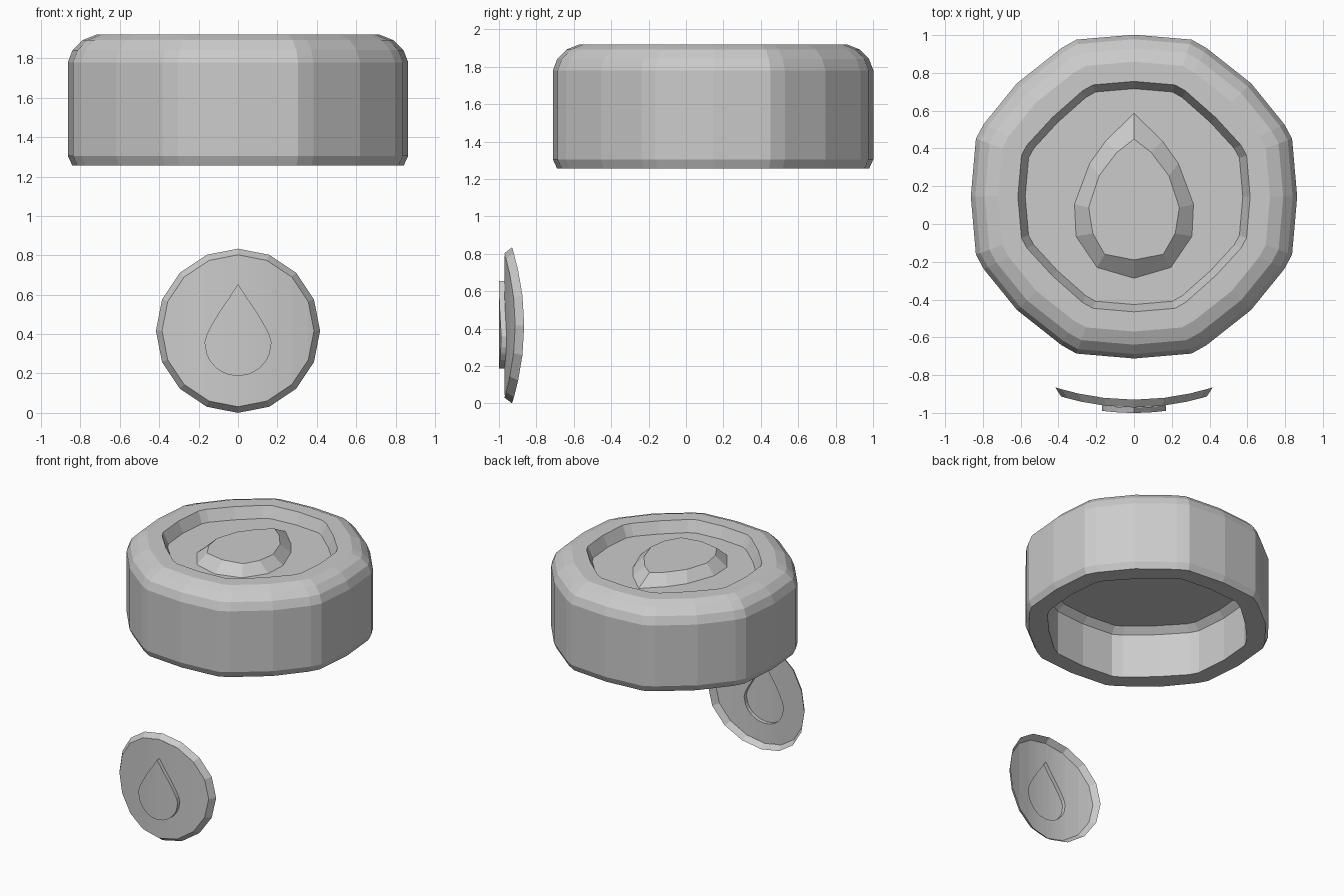
import bpy, bmesh, math

if "Cube" in bpy.data.objects:
    bpy.data.objects.remove(bpy.data.objects["Cube"])


def finish(name, bm):
    bmesh.ops.remove_doubles(bm, verts=bm.verts, dist=0.0005)
    bmesh.ops.recalc_face_normals(bm, faces=bm.faces)
    me = bpy.data.meshes.new(name)
    bm.to_mesh(me)
    bm.free()
    ob = bpy.data.objects.new(name, me)
    bpy.context.collection.objects.link(ob)
    return ob


def loft(name, rings, start=True, end=True):
    # skin closed rings of equal point count, with optional end caps
    bm = bmesh.new()
    vs = [[bm.verts.new(p) for p in r] for r in rings]
    n = len(vs[0])
    for a, b in zip(vs, vs[1:]):
        for i in range(n):
            j = (i + 1) % n
            bm.faces.new((a[i], a[j], b[j], b[i]))
    if start:
        bm.faces.new(vs[0])
    if end:
        bm.faces.new(vs[-1])
    return finish(name, bm)


# ---- cap: rounded-octagon outline swept through one closed profile
CY = 0.145
QUAD = [(0.864, 0), (0.837, 0.307), (0.796, 0.383), (0.62, 0.60), (0.383, 0.787), (0.305, 0.831)]


def outline(size, z, straight=False):
    pts = []
    for sx, sy, order in ((1, 1, 1), (-1, 1, -1), (-1, -1, 1), (1, -1, -1)):
        q = QUAD if order == 1 else QUAD[1:] + [(0, 0.857)]
        for x, y in q[::order]:
            k = size / 0.864
            if straight and abs(x - 0.62) < 1e-6:
                k *= 0.98
            pts.append((sx * x * k, sy * y * k + CY, z))
    return pts


profile = [(0.576, 1.835, True), (0.615, 1.92, True), (0.72, 1.92, False),
           (0.79, 1.892, False), (0.84, 1.842, False), (0.864, 1.78, False),
           (0.864, 1.305, False), (0.842, 1.257, False), (0.712, 1.257, True),
           (0.712, 1.60, True), (0.662, 1.645, True)]
loft("cap", [outline(*p) for p in profile])

# ---- raised drop inside the cap recess
base = [(0, .585), (.15, .44), (.235, .32), (.315, .105), (.307, -.065), (.195, -.23), (0, -.287)]
top = [(0, .45), (.09, .38), (.185, .255), (.24, .087), (.218, -.05), (.155, -.16), (0, -.19)]


def mirrored(half, z):
    return [(x, y, z) for x, y in half] + [(-x, y, z) for x, y in half[-2:0:-1]]


loft("cap_drop", [mirrored(base, 1.835), mirrored(top, 1.908)], start=False)

# ---- curved badge: open shell with a hollow raised drop
CZ, R, RF, W = 0.42, 0.417, 0.386, 0.17


def y_face(x):
    return -0.971 + 0.058 * (x / RF) ** 2


def y_rim(x):
    return -0.93 + 0.065 * (x / R) ** 2


def lerp(x, table):
    x = abs(x)
    for (a, p), (b, q) in zip(table, table[1:]):
        if x <= b + 1e-6:
            return p + (q - p) * (x - a) / (b - a)
    return table[-1][1]


disc = [(RF * math.sin(i * math.pi / 8), RF * math.cos(i * math.pi / 8)) for i in range(5)]
drop_up = [(0, .657), (.05, .58), (.085, .53), (.115, .482), (.14, .438), (.16, .398), (W, .36)]


def drop_low(x):
    return 0.36 - math.sqrt(max(0, W * W - x * x))


half = sorted({round(x, 5) for x, _ in disc + drop_up})
xs = [-x for x in half[:0:-1]] + half

bm = bmesh.new()


def face(pts):
    clean = []
    for p in pts:
        if all(math.dist(p, c) > 1e-4 for c in clean):
            clean.append(p)
    if len(clean) > 2:
        bm.faces.new([bm.verts.new(p) for p in clean])


def strip(a, b, f, g, df=0.0, dg=0.0):
    # quad between curves z=f(x) and z=g(x), pushed forward by df and dg
    face([(a, y_face(a) - df, f(a)), (b, y_face(b) - df, f(b)),
          (b, y_face(b) - dg, g(b)), (a, y_face(a) - dg, g(a))])


def d_up(x):
    return CZ + lerp(x, disc)


def d_low(x):
    return CZ - lerp(x, disc)


def t_up(x):
    return lerp(x, drop_up)


H = 0.029
for a, b in zip(xs, xs[1:]):
    if max(abs(a), abs(b)) <= W + 1e-6:
        strip(a, b, d_up, t_up)
        strip(a, b, t_up, t_up, 0, H)
        strip(a, b, t_up, drop_low, H, H)
        strip(a, b, drop_low, drop_low, H, 0)
        strip(a, b, drop_low, d_low)
    else:
        strip(a, b, d_up, d_low)

# sloped rim of the badge
for i in range(16):
    s, t = i * math.pi / 8, (i + 1) * math.pi / 8
    pts = []
    for r, ang, fy in ((RF, s, y_face), (RF, t, y_face), (R, t, y_rim), (R, s, y_rim)):
        x = r * math.sin(ang)
        pts.append((x, fy(x), CZ + r * math.cos(ang)))
    face(pts)

badge = finish("badge", bm)
# rest the lowest point on the ground
low = min(v.co.z for v in badge.data.vertices)
for v in badge.data.vertices:
    v.co.z -= low
